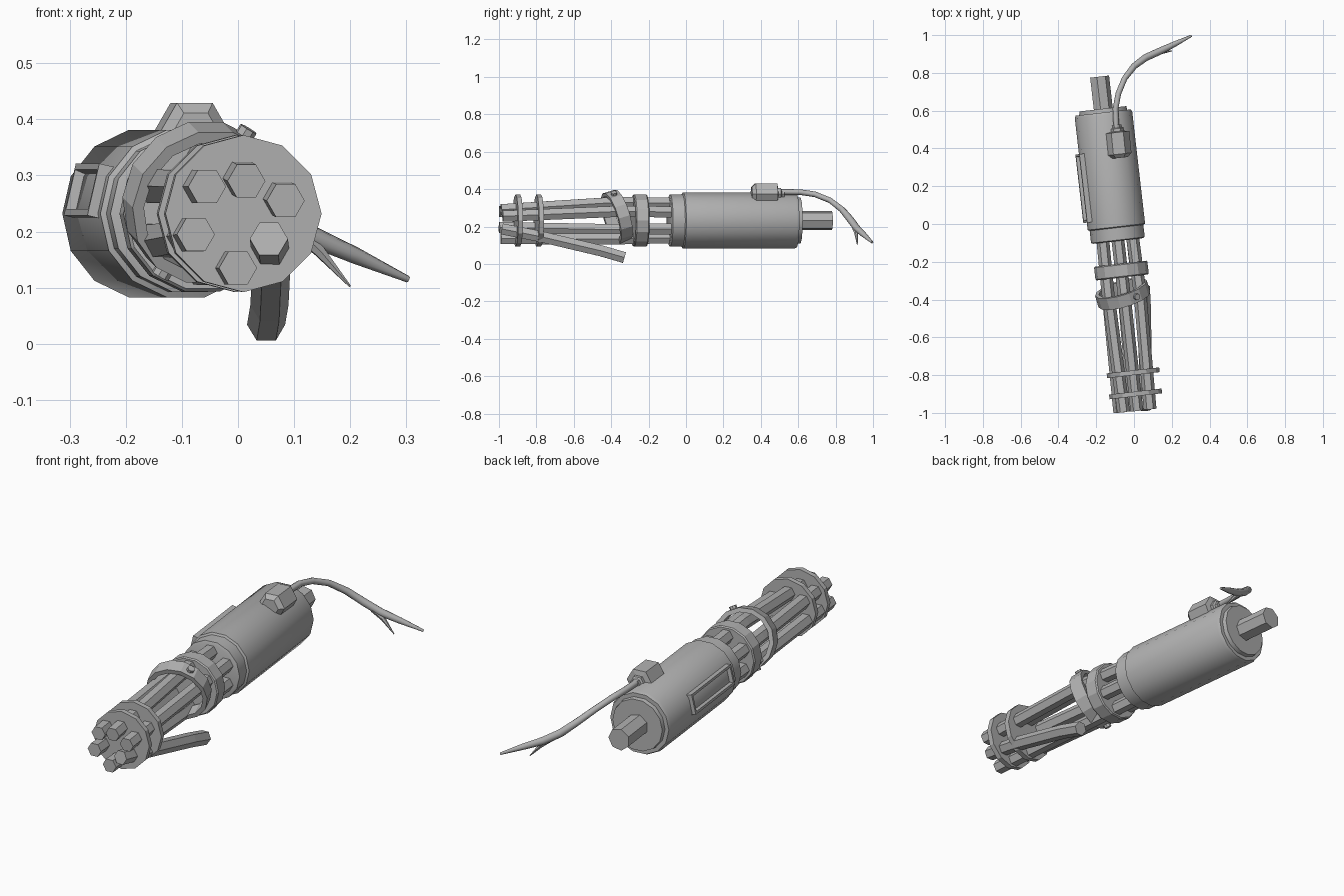
import bpy, bmesh
from math import cos, sin, pi, radians
from mathutils import Vector, Matrix

old = bpy.data.objects.get("Cube")
if old:
    bpy.data.objects.remove(old)

GREY = (0.45, 0.45, 0.45, 1)
metal = bpy.data.materials.new("plain_grey")
metal.use_nodes = True
metal.diffuse_color = GREY
metal.node_tree.nodes["Principled BSDF"].inputs["Base Color"].default_value = GREY

AXIS = Vector((-0.115, 1, 0)).normalized()


def on_axis(y):
    """Point on the slanted centre line at a given y."""
    return Vector((-0.095 - 0.115 * y, y, 0.232))


def finish(name, bm, smooth=None):
    bmesh.ops.recalc_face_normals(bm, faces=bm.faces[:])
    mesh = bpy.data.meshes.new(name)
    bm.to_mesh(mesh)
    bm.free()
    mesh.materials.append(metal)
    if smooth:
        mesh.shade_smooth()
        mesh.set_sharp_from_angle(angle=radians(smooth))
    obj = bpy.data.objects.new(name, mesh)
    bpy.context.collection.objects.link(obj)
    return obj


def skin(name, rings, sides, smooth=None, closed=False):
    """Join rings (centre, direction, radius) into a solid or a hollow hoop."""
    bm = bmesh.new()
    loops = []
    for centre, direction, radius in rings:
        q = Vector(direction).to_track_quat('Y', 'Z')
        loops.append([bm.verts.new(Vector(centre) + q @ Vector(
            (radius * cos(2 * pi * k / sides), 0, radius * sin(2 * pi * k / sides))))
            for k in range(sides)])
    pairs = list(zip(loops, loops[1:]))
    if closed:
        pairs.append((loops[-1], loops[0]))
    else:
        bm.faces.new(loops[0])
        bm.faces.new(loops[-1])
    for a, b in pairs:
        for k in range(sides):
            j = (k + 1) % sides
            bm.faces.new((a[k], a[j], b[j], b[k]))
    return finish(name, bm, smooth)


def tube(name, points, radii, sides=6, smooth=None):
    pts = [Vector(p) for p in points]
    last = len(pts) - 1
    rings = [(p, pts[min(i + 1, last)] - pts[max(i - 1, 0)], r)
             for i, (p, r) in enumerate(zip(pts, radii))]
    return skin(name, rings, sides, smooth)


def lathe(name, profile, sides=12, smooth=None):
    """Profile of (y, radius) turned around the centre line."""
    return skin(name, [(on_axis(y), AXIS, r) for y, r in profile], sides, smooth)


# Motor housing with front collar and stepped rear cap
lathe("housing", [(-0.09, 0.13), (-0.085, 0.143), (-0.02, 0.143), (-0.015, 0.153),
                  (0.575, 0.153), (0.59, 0.147), (0.59, 0.128), (0.61, 0.125)], 14, 35)
lathe("rear_shaft", [(0.58, 0.053), (0.78, 0.053)], 7)

# Barrel support discs
lathe("front_disc", [(-0.912, 0.14), (-0.887, 0.14)])
lathe("second_disc", [(-0.8, 0.14), (-0.775, 0.14)])
lathe("rear_disc", [(-0.283, 0.137), (-0.277, 0.142), (-0.216, 0.142), (-0.21, 0.137)], 14)

# Crooked clamp hoop with two bolts
hoop_centre = Vector((-0.06, -0.37, 0.252))
hoop_dir = Vector((-0.3, 1, 0.3)).normalized()
skin("clamp_hoop", [(hoop_centre + hoop_dir * d, hoop_dir, r) for d, r in
                    ((-0.033, 0.143), (0.033, 0.143), (0.033, 0.122), (-0.033, 0.122))],
     14, closed=True)
for side, label in ((1, "upper_bolt"), (-1, "lower_bolt")):
    out = Vector((0.075, -0.015, 0.125)).normalized() * side
    tube(label, [hoop_centre + out * 0.125, hoop_centre + out * 0.154], [0.017, 0.017], 8)

# Six uneven hexagonal barrels, one snapped loose and hanging
tips = [(-0.055, 0.28), (0.015, 0.29), (0.085, 0.255),
        (0.055, 0.187), (0.0, 0.135), (-0.075, 0.195)]
for i, (x, z) in enumerate(tips):
    angle = radians(150 - 60 * i)
    offset = Vector((cos(angle), 0, sin(angle)))
    tip = Vector((x, -0.99 + 0.115 * x, z))
    rear = on_axis(-0.07) + offset * 0.092
    if i == 3:
        tube("loose_barrel", [tip, (0.06, -0.78, 0.147), (0.056, -0.45, 0.069),
                              (0.05, -0.33, 0.034)], [0.034] * 4)
        tube("barrel_stub", [on_axis(-0.27) + offset * 0.092, rear], [0.034] * 2)
    else:
        middle = on_axis(-0.36) + offset * 0.098
        tube(f"barrel_{i + 1}", [tip, middle, rear], [0.034] * 3)

# Recessed side panel
bm = bmesh.new()
bmesh.ops.create_cube(bm, size=1)
bmesh.ops.scale(bm, vec=(0.045, 0.365, 0.095), verts=bm.verts[:])
outer = [f for f in bm.faces if f.normal.x < -0.9]
bmesh.ops.inset_individual(bm, faces=outer, thickness=0.016, depth=0)
bmesh.ops.inset_individual(bm, faces=outer, thickness=0.006, depth=-0.022)
panel = finish("side_panel", bm)
turn = Matrix.Rotation(0.115, 4, 'Z') @ Matrix.Rotation(radians(13), 4, 'Y')
panel.matrix_world = Matrix.Translation(on_axis(0.2) + Vector((-0.139, -0.01, 0.038))) @ turn

# Cable connector on top
plug = [(0.35, 0.043), (0.37, 0.064), (0.485, 0.064), (0.49, 0.036),
        (0.505, 0.036), (0.51, 0.026), (0.525, 0.026)]
skin("cable_plug", [((-0.04 - 0.1 * y, y, 0.374), AXIS, r) for y, r in plug], 6)

# Trailing cable that splits into two frayed ends
tube("cable", [(-0.093, 0.5, 0.385), (-0.098, 0.61, 0.384), (-0.083, 0.69, 0.372),
               (-0.05, 0.77, 0.34), (0.0, 0.835, 0.29), (0.06, 0.88, 0.236),
               (0.13, 0.912, 0.192), (0.21, 0.95, 0.157), (0.303, 0.996, 0.115)],
     [0.015, 0.015, 0.015, 0.015, 0.017, 0.019, 0.019, 0.015, 0.006], 8, 50)
tube("frayed_strand", [(0.1, 0.895, 0.205), (0.145, 0.91, 0.165), (0.2, 0.916, 0.102)],
     [0.014, 0.011, 0.002], 6, 50)
